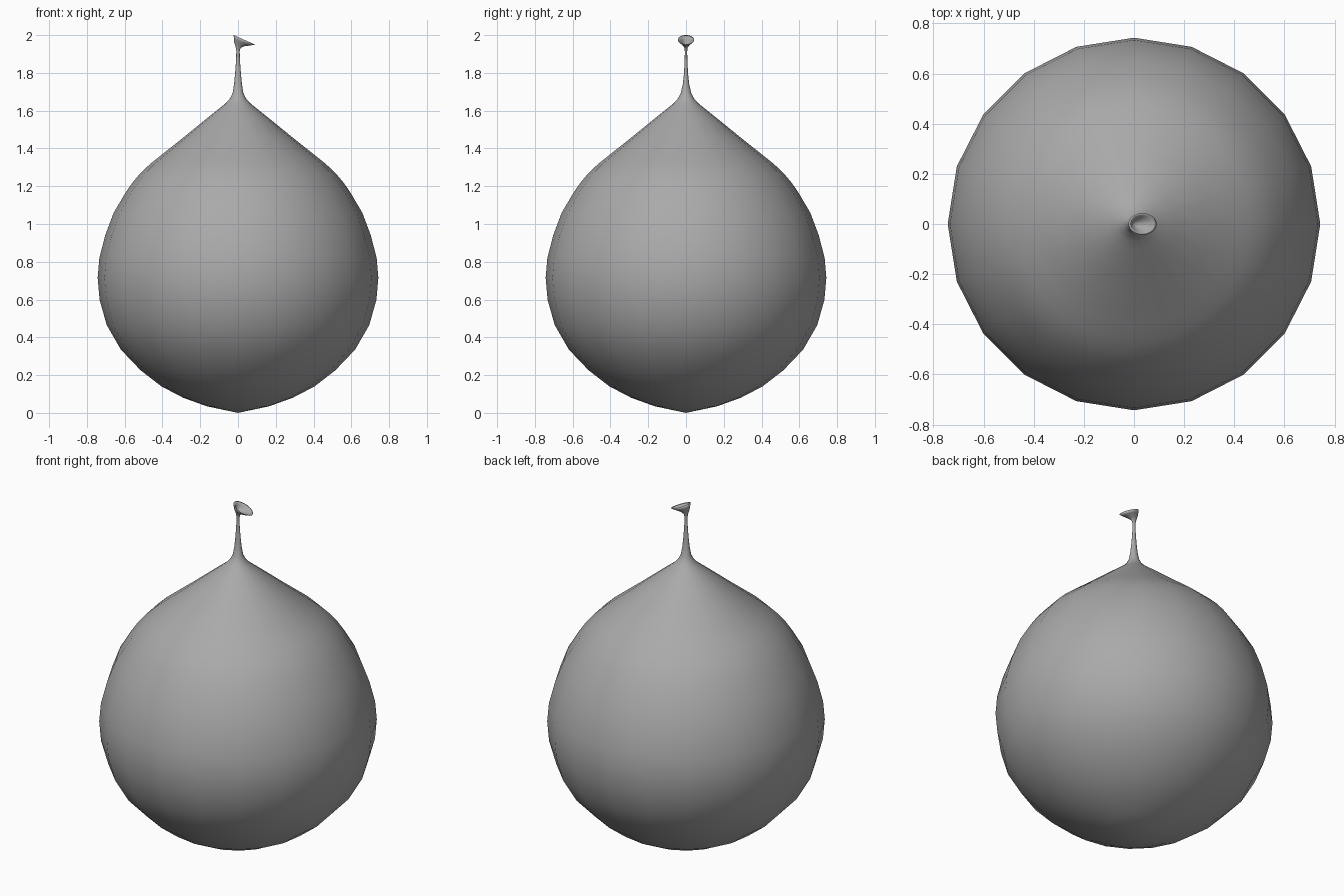
import bpy, bmesh, math
from mathutils import Vector

if "Cube" in bpy.data.objects:
    bpy.data.objects.remove(bpy.data.objects["Cube"])

SIDES = 20

grey = bpy.data.materials.new("plain grey")
grey.diffuse_color = (0.4, 0.4, 0.4, 1)
grey.use_nodes = True
grey.node_tree.nodes["Principled BSDF"].inputs["Base Color"].default_value = grey.diffuse_color


def lathe(name, rings, start_tip, end_tip):
    """Skin rings given as (x, z, radius, tilt in degrees about y)."""
    bm = bmesh.new()
    loops = []
    for x, z, r, tilt in rings:
        t = math.radians(tilt)
        # The neck and mouth are oval, narrower along y
        oval = 1 - 0.3 * min(1, max(0, (z - 1.69) / 0.08))
        loop = []
        for i in range(SIDES):
            a = 2 * math.pi * i / SIDES
            u, v = r * math.cos(a), r * math.sin(a) * oval
            loop.append(bm.verts.new((x + u * math.cos(t), v, z - u * math.sin(t))))
        loops.append(loop)
    for low, high in zip(loops, loops[1:]):
        for i in range(SIDES):
            j = (i + 1) % SIDES
            bm.faces.new((low[i], low[j], high[j], high[i]))
    for tip, loop in ((start_tip, loops[0]), (end_tip, loops[-1])):
        v = bm.verts.new(Vector(tip))
        for i in range(SIDES):
            bm.faces.new((loop[i], loop[(i + 1) % SIDES], v))
    bmesh.ops.recalc_face_normals(bm, faces=bm.faces)
    mesh = bpy.data.meshes.new(name)
    bm.to_mesh(mesh)
    bm.free()
    mesh.materials.append(grey)
    mesh.shade_smooth()
    obj = bpy.data.objects.new(name, mesh)
    bpy.context.collection.objects.link(obj)
    return obj


# Round body rising into a thin neck: (radius, height)
body = [(.165, .035), (.29, .08), (.405, .14), (.515, .225), (.62, .335),
        (.695, .465), (.733, .60), (.743, .715), (.734, .82), (.703, .94),
        (.658, 1.06), (.597, 1.163), (.562, 1.215), (.518, 1.268), (.467, 1.316),
        (.41, 1.362), (.295, 1.453), (.17, 1.555), (.105, 1.607), (.07, 1.635),
        (.042, 1.665), (.028, 1.695), (.021, 1.74), (.015, 1.80), (.010, 1.87)]
rings = [(0, z, r, 0) for r, z in body]

# Neck tip opening into a tilted flared mouth
rings += [(0, 1.915, .009, 5), (0, 1.934, .013, 15), (.005, 1.952, .028, 24),
          (.0215, 1.9645, .048, 24), (.034, 1.975, .062, 24)]
# Hollow inside of the mouth
rings += [(.034, 1.972, .051, 24), (.022, 1.964, .036, 24), (.009, 1.956, .018, 24)]

lathe("balloon", rings, (0, 0, 0), (.004, 0, 1.95))
